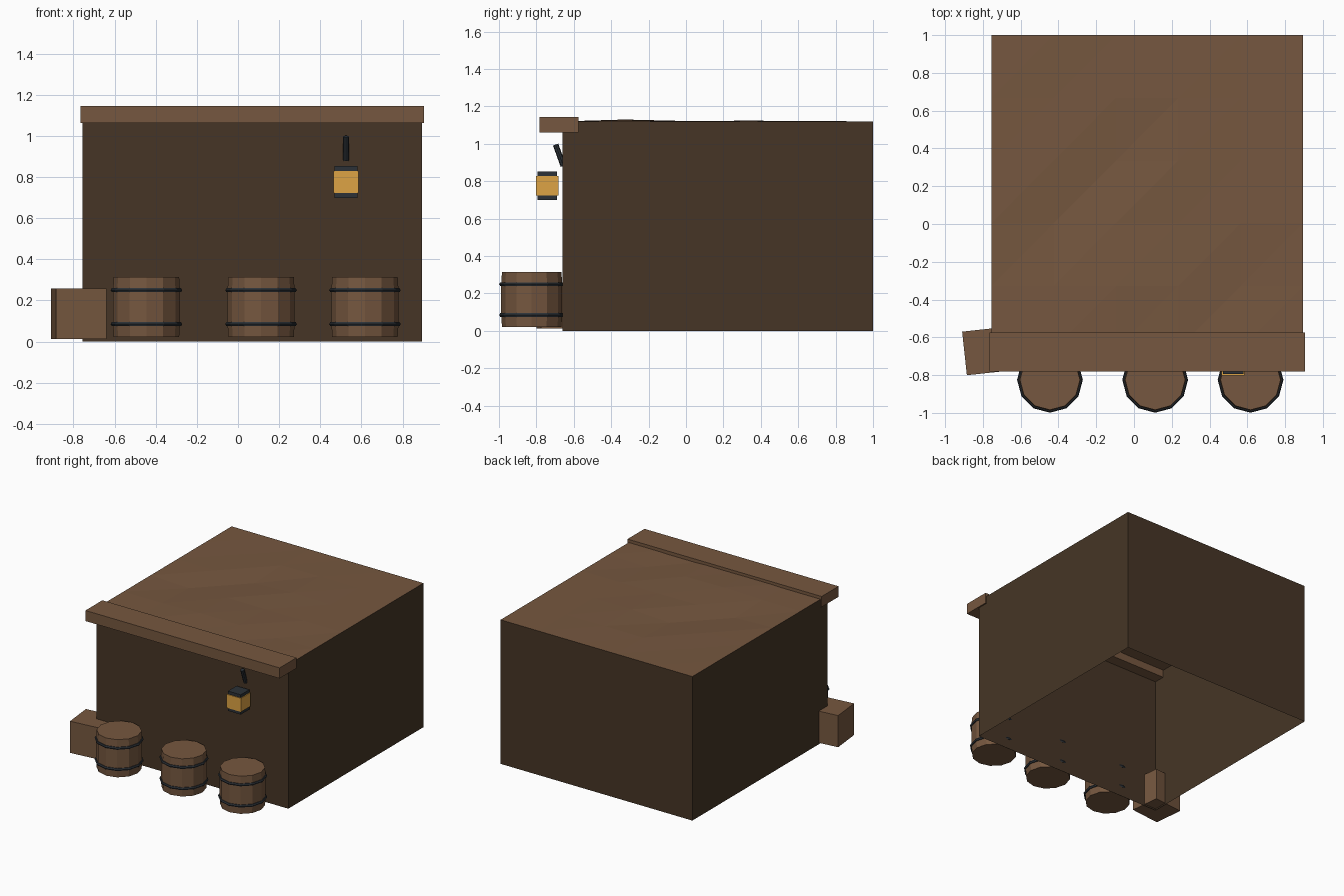
import bpy, bmesh, math
from mathutils import Vector, Matrix

if "Cube" in bpy.data.objects:
    bpy.data.objects.remove(bpy.data.objects["Cube"])


def material(name, rgb):
    m = bpy.data.materials.new(name)
    m.diffuse_color = (*rgb, 1)
    m.use_nodes = True
    m.node_tree.nodes["Principled BSDF"].inputs["Base Color"].default_value = m.diffuse_color
    return m


WOOD = material("wood", (0.18, 0.096, 0.05))
WALL = material("dark_wall", (0.061, 0.036, 0.019))
IRON = material("iron", (0.025, 0.031, 0.038))
GLOW = material("amber_glass", (0.73, 0.37, 0.058))


def finish(name, bm, *mats):
    mesh = bpy.data.meshes.new(name)
    bm.to_mesh(mesh)
    bm.free()
    for m in mats:
        mesh.materials.append(m)
    ob = bpy.data.objects.new(name, mesh)
    bpy.context.collection.objects.link(ob)
    return ob


def box(name, center, size, mat, turn=0.0):
    bm = bmesh.new()
    bmesh.ops.create_cube(bm, size=1)
    bmesh.ops.scale(bm, vec=size, verts=bm.verts)
    ob = finish(name, bm, mat)
    ob.location = center
    ob.rotation_euler.z = turn
    return ob


def lathe(name, profile, center, mat, sides=12, closed=False):
    """Revolve (radius, z) points; cap the ends unless the profile is a loop."""
    bm = bmesh.new()
    rings = [[bm.verts.new((r * math.cos(2 * math.pi * i / sides),
                            r * math.sin(2 * math.pi * i / sides), z))
              for i in range(sides)] for r, z in profile]
    pairs = list(zip(rings, rings[1:]))
    if closed:
        pairs.append((rings[-1], rings[0]))
    else:
        bm.faces.new(rings[0][::-1])
        bm.faces.new(rings[-1])
    for a, b in pairs:
        for i in range(sides):
            j = (i + 1) % sides
            bm.faces.new((a[i], a[j], b[j], b[i]))
    bmesh.ops.recalc_face_normals(bm, faces=bm.faces)
    ob = finish(name, bm, mat)
    ob.location = center
    return ob


# Walls: four sides, open underneath
X0, X1, Y0, Y1, H = -0.755, 0.895, -0.66, 1.0, 1.12
bm = bmesh.new()
corners = [(X0, Y0), (X1, Y0), (X1, Y1), (X0, Y1)]
low = [bm.verts.new((x, y, 0)) for x, y in corners]
high = [bm.verts.new((x, y, H)) for x, y in corners]
for i in range(4):
    j = (i + 1) % 4
    bm.faces.new((low[i], low[j], high[j], high[i]))
finish("walls", bm, WALL)

# Ground on top: 5 x 5 cells with slightly uneven inner points
bumps = [(0.0, 0.01, 0.006, -0.008),
         (-0.012, 0.002, 0.0, 0.0),
         (0.0, -0.012, 0.004, 0.0),
         (-0.003, 0.0, 0.002, 0.0)]
bm = bmesh.new()
N = 5
grid = []
for j in range(N + 1):
    row = []
    for i in range(N + 1):
        dz = bumps[j - 1][i - 1] if 0 < i < N and 0 < j < N else 0
        row.append(bm.verts.new((X0 + (X1 - X0) * i / N, Y0 + (Y1 - Y0) * j / N, H + dz)))
    grid.append(row)
for j in range(N):
    for i in range(N):
        a, b = grid[j][i], grid[j][i + 1]
        c, d = grid[j + 1][i + 1], grid[j + 1][i]
        bm.faces.new((a, b, c))
        bm.faces.new((a, c, d))
finish("top_surface", bm, WOOD)

# Edge beam along the front
box("edge_beam", (0.07, -0.678, 1.103), (1.67, 0.208, 0.082), WOOD)

# Crate at the front left corner
box("crate", (-0.775, -0.672, 0.135), (0.246, 0.232, 0.246), WOOD, 0.108)

# Barrels with two iron hoops each
for n, x in enumerate((-0.445, 0.112, 0.617), 1):
    lathe(f"barrel_{n}", [(0.159, 0.022), (0.163, 0.085), (0.163, 0.25), (0.159, 0.315)],
          (x, -0.825, 0), WOOD)
    for part, z in (("lower", 0.085), ("upper", 0.25)):
        ring = [(0.163 + 0.011 * math.cos(k * math.pi / 3),
                 0.011 * math.sin(k * math.pi / 3)) for k in range(6)]
        lathe(f"barrel_{n}_{part}_hoop", ring, (x, -0.825, z), IRON, closed=True)

# Lantern
LX, LY = 0.525, -0.742
box("lantern_glass", (LX, LY, 0.776), (0.122, 0.118, 0.106), GLOW)
box("lantern_base", (LX, LY, 0.712), (0.11, 0.106, 0.026), IRON)
box("lantern_cap", (LX, LY, 0.84), (0.11, 0.106, 0.026), IRON)

# Tilted lantern bracket
a, b = Vector((LX, -0.697, 0.996)), Vector((LX, -0.656, 0.882))
bm = bmesh.new()
bmesh.ops.create_cone(bm, cap_ends=True, segments=8, radius1=0.015, radius2=0.015,
                      depth=(b - a).length)
rod = finish("lantern_bracket", bm, IRON)
rod.matrix_world = (Matrix.Translation((a + b) / 2)
                    @ (a - b).to_track_quat('Z', 'Y').to_matrix().to_4x4())
